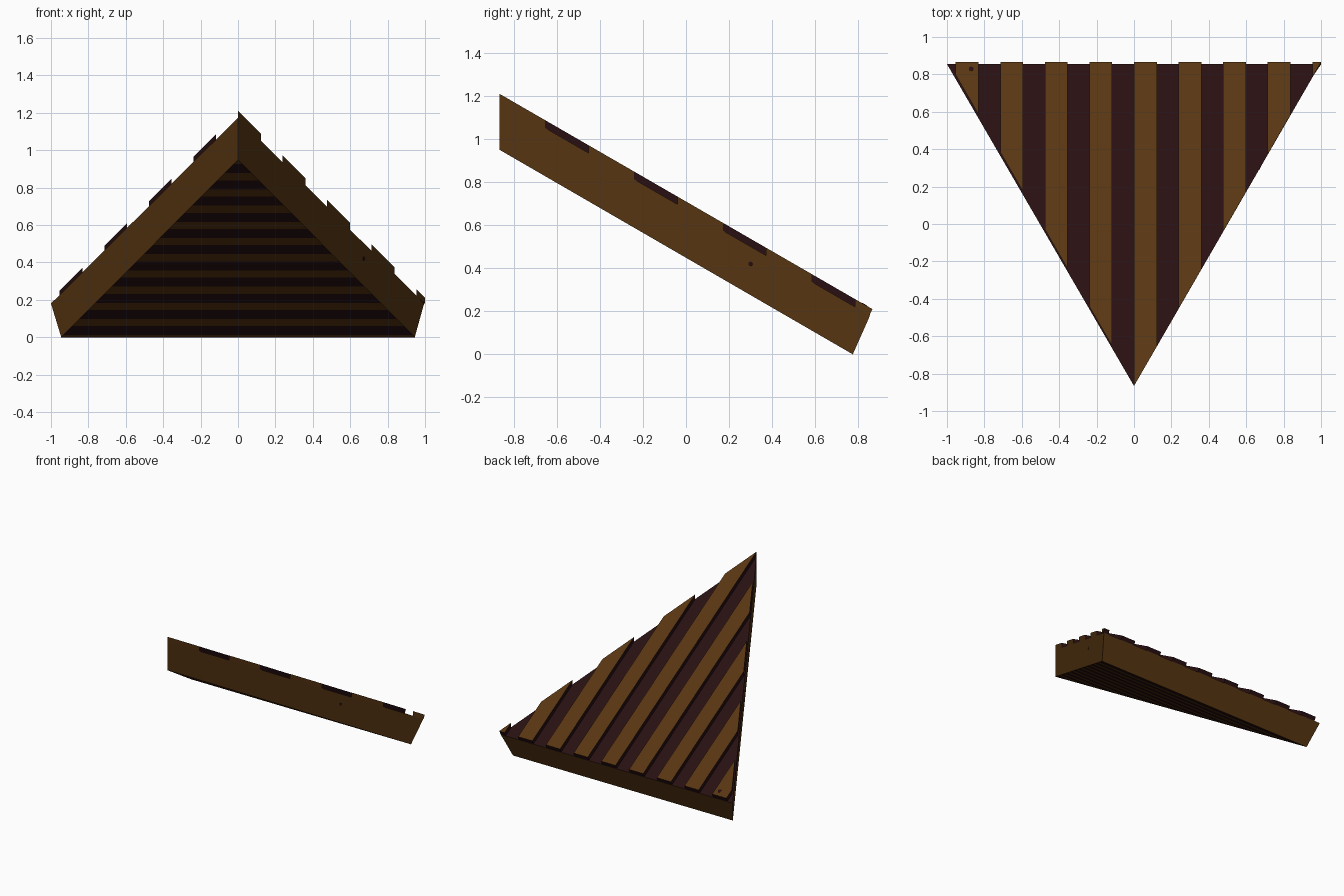
import bpy, bmesh, math
from mathutils import Vector

if "Cube" in bpy.data.objects:
    bpy.data.objects.remove(bpy.data.objects["Cube"])

def material(name, rgb):
    m = bpy.data.materials.new(name)
    m.diffuse_color = (*rgb, 1)
    m.use_nodes = True
    m.node_tree.nodes["Principled BSDF"].inputs["Base Color"].default_value = m.diffuse_color
    return m

BROWN = material("warm brown wood", (0.098, 0.037, 0.006))
DARK = material("dark plum wood", (0.021, 0.0048, 0.006))
SLOPE = math.tan(math.radians(30))
STEP = 0.24          # spacing of the raised planks
PLANK = 0.122        # width of a raised plank

def roof_z(y, drop=0.0):
    return 1.21 - drop - SLOPE * (y + 0.866)

def prism(bottom, top):
    bm = bmesh.new()
    lo = [bm.verts.new(p) for p in bottom]
    hi = [bm.verts.new(p) for p in top]
    n = len(lo)
    bm.faces.new(lo[::-1])
    bm.faces.new(hi)
    for i in range(n):
        j = (i + 1) % n
        bm.faces.new((lo[i], lo[j], hi[j], hi[i]))
    bmesh.ops.recalc_face_normals(bm, faces=bm.faces)
    return bm

def finish(bm, name, rule):
    bm.normal_update()
    for f in bm.faces:
        f.material_index = rule(f)
    me = bpy.data.meshes.new(name)
    bm.to_mesh(me)
    bm.free()
    me.materials.append(BROWN)
    me.materials.append(DARK)
    ob = bpy.data.objects.new(name, me)
    bpy.context.collection.objects.link(ob)
    return ob

# Sloping triangular body, with a striped underside
T = 0.036
body = prism(
    [(0, -0.866, 0.95), (0.945, 0.775, 0), (-0.945, 0.775, 0)],
    [(0, -0.866, roof_z(-0.866, T)), (0.995, 0.855, roof_z(0.855, T)),
     (-1, 0.855, roof_z(0.855, T)), (-1, 0.83, roof_z(0.83, T))][:3])
PERIOD, FIRST, HALF = 0.0866, 0.035, 0.024
for k in range(11):
    for side in (-HALF, HALF):
        z = FIRST + PERIOD * k + side
        if 0 < z < 0.94:
            under = [f for f in body.faces if f.normal.z < -0.5 or f.calc_center_median().z < 0]
            body.normal_update()
            under = [f for f in body.faces if f.normal.z < -0.6]
            geom = under + list({e for f in under for e in f.edges}) + list({v for f in under for v in f.verts})
            bmesh.ops.bisect_plane(body, geom=geom, plane_co=(0, 0, z), plane_no=(0, 0, 1))

def body_rule(f):
    if f.normal.z > 0.6:
        return 1
    if f.normal.z < -0.6:
        zs = [v.co.z for v in f.verts]
        phase = ((min(zs) + max(zs)) / 2 - FIRST + PERIOD / 2) % PERIOD - PERIOD / 2
        return 1 if abs(phase) < HALF else 0
    return 0

finish(body, "roof_body", body_rule)

# Raised planks running down the slope; dark edges, brown on top and right ends
for k in range(-4, 5):
    a = k * STEP * 0.993
    b = min(a + PLANK, 0.999)
    gap = 0.012 if k < 0 else 0.0
    front = lambda x: -0.866 + 1.732 * abs(x) + gap
    plan = [(a, front(a)), (b, front(b)), (b, 0.866), (a, 0.866)]
    low = [(x, min(y, 0.852), roof_z(min(y, 0.852), T + 0.002)) for x, y in plan]
    high = [(x, y, roof_z(y)) for x, y in plan]
    bm = prism(low, high)
    finish(bm, f"plank_{k + 5}",
           lambda f: 0 if f.normal.z > 0.6 or (f.normal.x > 0.3 and f.normal.y < -0.3) else 1)

# Small dark knots in the wood
def knot(name, centre, normal, radius):
    bm = bmesh.new()
    bmesh.ops.create_cone(bm, cap_ends=True, segments=8, radius1=radius, radius2=radius, depth=0.004)
    q = Vector(normal).to_track_quat('Z', 'Y')
    ob = finish(bm, name, lambda f: 1)
    ob.rotation_mode = 'QUATERNION'
    ob.rotation_quaternion = q
    ob.location = centre

knot("knot_top", (-0.87, 0.83, roof_z(0.83)), (0, 0.5, 0.866), 0.013)
knot("knot_wall", ((0.3 + 0.866) / 1.732, 0.3, 0.42), (0.866, -0.5, 0), 0.011)
